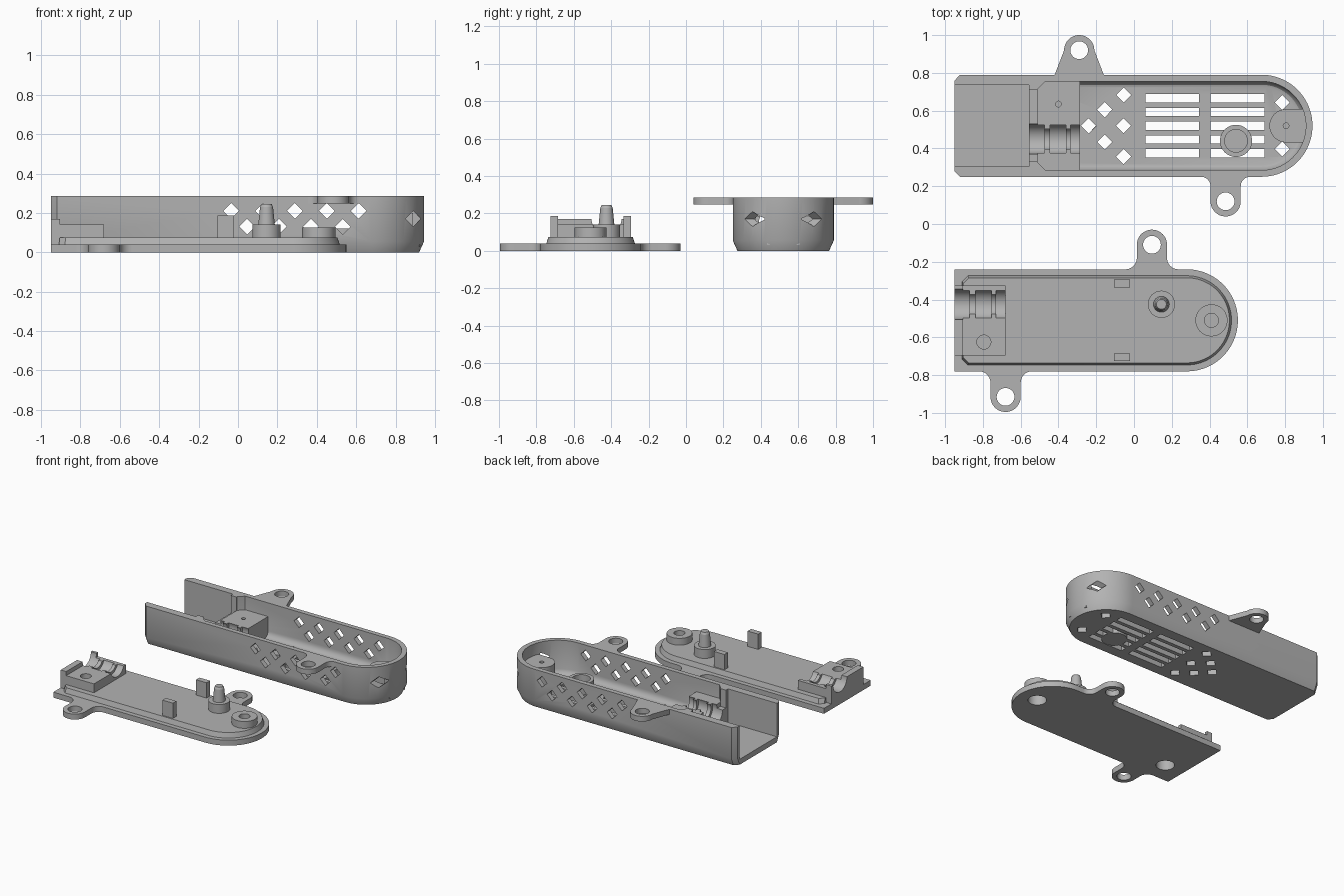
import bpy, bmesh
from math import cos, sin, pi

old = bpy.data.objects.get("Cube")
if old:
    bpy.data.objects.remove(old, do_unlink=True)

grey = bpy.data.materials.new("plain grey")
grey.use_nodes = True
COLOUR = (0.45, 0.45, 0.45, 1)
grey.diffuse_color = COLOUR
grey.node_tree.nodes["Principled BSDF"].inputs["Base Color"].default_value = COLOUR

AXES = {"z": lambda a, b, h: (a, b, h),
        "y": lambda a, b, h: (a, h, b),
        "x": lambda a, b, h: (h, a, b)}


def arc(cx, cy, r, start, end, n):
    return [(cx + r * cos(start + (end - start) * i / n),
             cy + r * sin(start + (end - start) * i / n)) for i in range(n + 1)]


def loft(name, layers, axis="z"):
    """Solid through equal-length outlines, each given with its height."""
    bm = bmesh.new()
    rings = [[bm.verts.new(AXES[axis](a, b, h)) for a, b in pts] for pts, h in layers]
    for low, high in zip(rings, rings[1:]):
        for i in range(len(low)):
            j = (i + 1) % len(low)
            bm.faces.new((low[i], low[j], high[j], high[i]))
    bm.faces.new(rings[0][::-1])
    bm.faces.new(rings[-1])
    bmesh.ops.recalc_face_normals(bm, faces=bm.faces[:])
    mesh = bpy.data.meshes.new(name)
    bm.to_mesh(mesh)
    bm.free()
    mesh.materials.append(grey)
    ob = bpy.data.objects.new(name, mesh)
    bpy.context.collection.objects.link(ob)
    return ob


def block(name, x0, x1, y0, y1, z0, z1):
    pts = [(x0, y0), (x1, y0), (x1, y1), (x0, y1)]
    return loft(name, [(pts, z0), (pts, z1)])


def rod(name, a, b, h0, h1, r, r2=None, n=40, axis="z"):
    ring = lambda q: arc(a, b, q, 0, 2 * pi, n)[:-1]
    return loft(name, [(ring(r), h0), (ring(r2 or r), h1)], axis)


def diamond(a, b, h0, h1, axis="z"):
    return rod("cutter", a, b, h0, h1, 0.04, n=4, axis=axis)


def boolean(target, tools, operation="DIFFERENCE"):
    bpy.context.view_layer.objects.active = target
    for tool in tools:
        mod = target.modifiers.new("cut", "BOOLEAN")
        mod.operation, mod.solver, mod.object = operation, "EXACT", tool
        bpy.ops.object.modifier_apply(modifier=mod.name)
        bpy.data.objects.remove(tool, do_unlink=True)


def bullet(x0, cy, cx, r, c=0.0):
    """Outline with a half-round right end and chamfered left corners."""
    pts = arc(cx, cy, r, -pi / 2, pi / 2, 48)
    if c:
        return [(x0, cy - r + c), (x0 + c, cy - r)] + pts + [(x0 + c, cy + r), (x0, cy + r - c)]
    return [(x0, cy - r)] + pts + [(x0, cy + r)]


def ear(name, x, y, base, flare, z0, z1, curved=True):
    """Screw ear reaching from the body edge at base to a hole at y."""
    s = 1 if y > base else -1
    w = 0.08
    side = [(w + flare, -0.03)]
    side += arc(w + flare, flare, flare, 1.5 * pi, pi, 8) if curved else [(w + flare, 0)]
    half = side + arc(0, abs(y - base), w, 0, pi, 24) + [(-u, v) for u, v in side[::-1]]
    pts = [(x + u, base + s * v) for u, v in half]
    ob = loft(name, [(pts, z0), (pts, z1)])
    boolean(ob, [rod("cutter", x, y, z0 - 0.1, z1 + 0.1, 0.047)])
    return ob


def cable_cutters(x0, y, z):
    """Stepped channel: narrow ribs between three wide grooves."""
    cuts = [rod("cutter", y, z, x0 - 0.02, x0 + 0.3, 0.06, axis="x")]
    for a, b in ((-0.01, 0.08), (0.11, 0.195), (0.22, 0.29)):
        cuts.append(rod("cutter", y, z, x0 + a, x0 + b, 0.08, axis="x"))
    return cuts


# ---- Case: long tray with a rounded nose ----
CY, NX = 0.52, 0.675
tray = loft("case_shell", [(bullet(-0.95, CY, NX, 0.245, 0.03), 0),
                           (bullet(-0.95, CY, NX, 0.27, 0.03), 0.055),
                           (bullet(-0.95, CY, NX, 0.27, 0.03), 0.285)])
cavity = loft("cutter", [(bullet(-0.51, CY, NX, r, 0.04), z) for r, z in
                         ((0.205, 0.04), (0.217, 0.044), (0.228, 0.056), (0.235, 0.075), (0.235, 0.4))])
boolean(tray, [cavity,
               block("cutter", -1.1, -0.555, 0.305, 0.735, 0.04, 0.4),
               block("cutter", -0.6, -0.45, 0.33, 0.71, 0.04, 0.4)])

# floor vents
cuts = [block("cutter", x, x + 0.285, y - 0.022, y + 0.022, -0.1, 0.1)
        for x in (0.06, 0.405) for y in [CY + 0.0725 * k for k in range(-2, 3)]]
for x, offsets in ((-0.24, (0,)), (-0.155, (-0.085, 0.085)),
                   (-0.055, (-0.163, 0, 0.163)), (0.785, (-0.123, 0.123))):
    cuts += [diamond(x, CY + d, -0.1, 0.1) for d in offsets]
# side vents, staggered in two rows through both walls
for i in range(9):
    cuts.append(diamond(-0.035 + 0.081 * i, 0.13 if i % 2 else 0.21, 0.1, 0.9, "y"))
# nose vents
for y0, y1 in ((0.2, 0.42), (0.62, 0.84)):
    cuts.append(diamond(0.89, 0.17, y0, y1, "y"))
boolean(tray, cuts)

# cable clamp inside the case
clamp = block("case_cable_clamp", -0.51, -0.285, 0.27, 0.77, 0.03, 0.185)
boolean(clamp, [block("cutter", -0.555, -0.505, 0.3, 0.74, 0.03, 0.155)], "UNION")
boolean(clamp, cable_cutters(-0.555, 0.45, 0.155)
        + [rod("cutter", -0.4, 0.635, 0.08, 0.3, 0.015)])

# socket for the lid pin
socket = rod("case_pin_socket", 0.54, 0.44, 0.0, 0.12, 0.085)
boolean(socket, [rod("cutter", 0.54, 0.44, 0.07, 0.2, 0.06)])

# nose screw boss
boss = rod("case_screw_boss", 0.805, CY, 0.03, 0.2, 0.088)
boolean(boss, [block("cutter", 0.805, 0.925, CY - 0.088, CY + 0.088, 0.03, 0.2)], "UNION")
boolean(boss, [rod("cutter", 0.805, CY, 0.08, 0.3, 0.015)])

ear("case_ear_back", -0.29, 0.92, 0.79, 0.05, 0.247, 0.285, curved=False)
ear("case_ear_front", 0.485, 0.12, 0.25, 0.05, 0.247, 0.285)

# ---- Lid: flat plate with a raised locating step ----
LY, LX = -0.51, 0.28
plate = loft("lid_plate", [(bullet(-0.95, LY, LX, 0.27), z) for z in (0, 0.04)])
step = loft("lid_step", [(bullet(-0.91, LY, LX, 0.238, 0.03), 0.035),
                         (bullet(-0.905, LY, LX, 0.225, 0.03), 0.075)])
boolean(plate, [step], "UNION")

# cable clamp with end plate
clamp = block("lid_cable_clamp", -0.911, -0.68, -0.695, -0.325, 0.07, 0.14)
boolean(clamp, [block("cutter", -0.95, -0.905, -0.695, -0.325, 0.03, 0.17)], "UNION")
boolean(plate, [clamp], "UNION")
boolean(plate, cable_cutters(-0.95, -0.425, 0.17))

# screw boss, then screw holes from above and head recesses from below
boolean(plate, [rod("cutter", 0.41, LY, 0.03, 0.125, 0.085)], "UNION")
for x, y in ((0.41, LY), (-0.795, -0.625)):
    boolean(plate, [rod("cutter", x, y, 0.09, 0.3, 0.037),
                    rod("cutter", x, y, -0.1, 0.08, 0.062)])

# locating pin
rod("lid_pin_base", 0.145, -0.425, 0.06, 0.14, 0.072)
rod("lid_pin", 0.145, -0.425, 0.13, 0.23, 0.043, 0.033)
rod("lid_pin_tip", 0.145, -0.425, 0.23, 0.245, 0.033, 0.026)

# snap tabs on both long sides
for side, y in (("right", -0.705), ("left", -0.315)):
    block("lid_tab_" + side, -0.105, -0.02, y - 0.02, y + 0.02, 0.06, 0.187)

ear("lid_ear_back", 0.095, -0.11, -0.24, 0.06, 0, 0.04)
ear("lid_ear_front", -0.68, -0.915, -0.78, 0.06, 0, 0.04)

# smooth the round walls and keep the edges crisp
for ob in bpy.context.scene.objects:
    if ob.type == "MESH" and ob.name.startswith(("case_", "lid_")):
        bpy.ops.object.select_all(action="DESELECT")
        ob.select_set(True)
        bpy.context.view_layer.objects.active = ob
        bpy.ops.object.shade_smooth_by_angle(angle=0.5)
